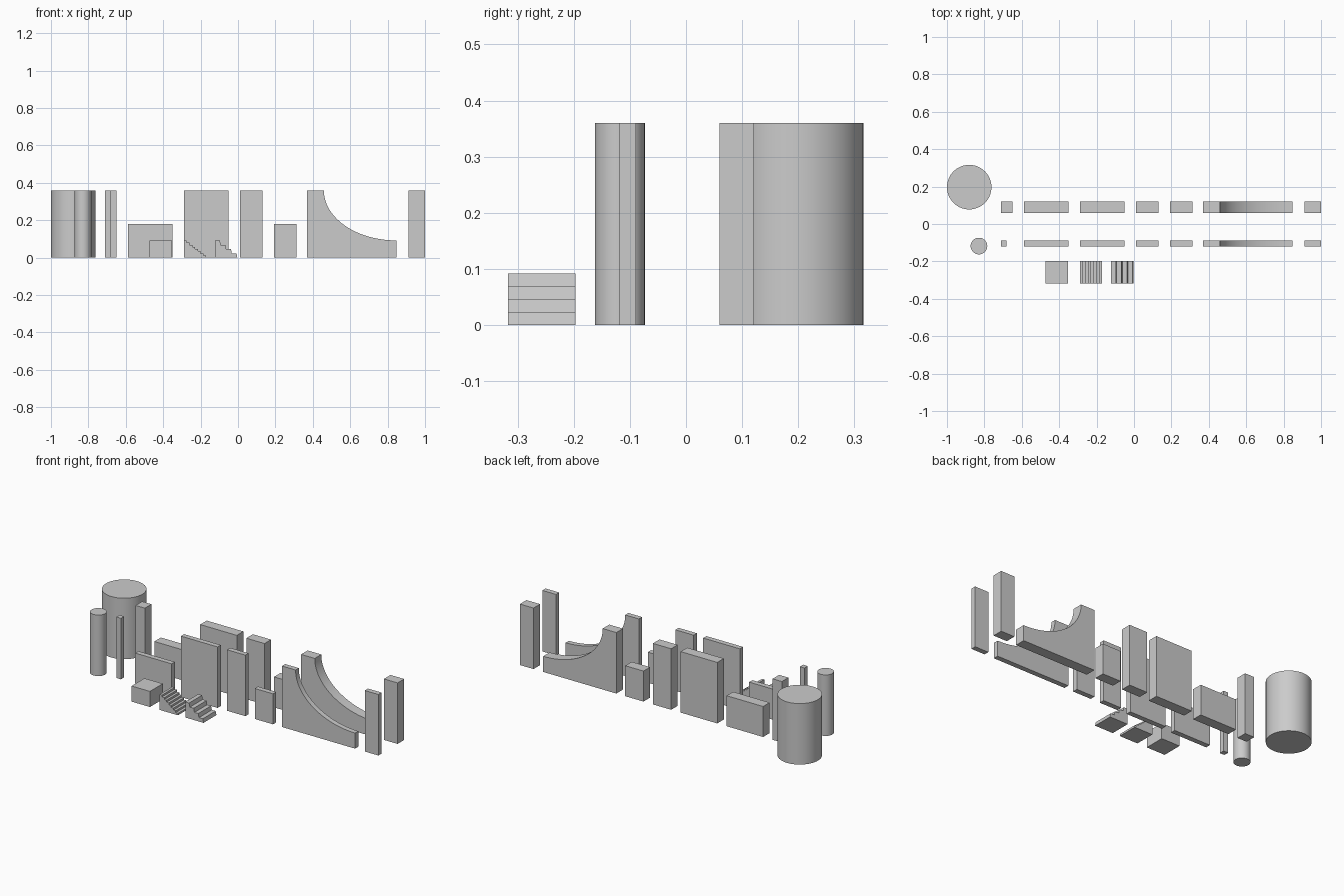
import bpy, math

if "Cube" in bpy.data.objects:
    bpy.data.objects.remove(bpy.data.objects["Cube"])

H = 0.36            # full wall height
BACK = (0.06, 0.121)     # thick row, y range
FRONT = (-0.119, -0.089) # thin row, y range
SMALL = (-0.317, -0.197) # block and stairs, y range


def extrude(name, profile, ys, smooth=False):
    """Extrude an x-z outline (counter-clockwise seen from the front) along y."""
    n = len(profile)
    verts = [(x, y, z) for y in ys for x, z in profile]
    faces = [tuple(range(n)), tuple(reversed(range(n, 2 * n)))]
    faces += [((i + 1) % n, i, i + n, (i + 1) % n + n) for i in range(n)]
    mesh = bpy.data.meshes.new(name)
    mesh.from_pydata(verts, [], faces)
    ob = bpy.data.objects.new(name, mesh)
    bpy.context.collection.objects.link(ob)
    if smooth:
        smooth_shade(ob)
    return ob


def smooth_shade(ob):
    bpy.ops.object.select_all(action='DESELECT')
    ob.select_set(True)
    bpy.context.view_layer.objects.active = ob
    bpy.ops.object.shade_smooth_by_angle(angle=math.radians(30))


def box(name, x0, x1, h, ys):
    return extrude(name, [(x0, 0), (x1, 0), (x1, h), (x0, h)], ys)


def column(name, x, y, r):
    bpy.ops.mesh.primitive_cylinder_add(vertices=64, radius=r, depth=H, location=(x, y, H / 2))
    ob = bpy.context.object
    ob.name = name
    smooth_shade(ob)


def stairs(name, x0, x1, h, count, slant=0.0):
    run, rise = (x1 - x0) / count, h / count
    steps = []
    for i in range(count):
        right = x0 + run * (count - i)
        steps += [(right, rise * i), (right - slant, rise * (i + 1))]
        if i < count - 1:
            steps.append((right - run, rise * (i + 1)))
    # drop the duplicated tread corners
    outline = [(x0, 0)]
    for p in steps + [(x0, h)]:
        if math.dist(p, outline[-1]) > 1e-5:
            outline.append(p)
    extrude(name, outline, SMALL)


# Round columns
column("large_round_column", -0.881, 0.197, 0.119)
column("small_round_column", -0.829, -0.118, 0.0445)

# Two matching rows of wall pieces, thick at the back and thin in front
for row, ys in (("thick", BACK), ("thin", FRONT)):
    depth = ys[1] - ys[0]
    box(row + "_post", -0.711, -0.711 + depth, H, ys)
    box(row + "_low_wide_wall", -0.588, -0.350, H / 2, ys)
    box(row + "_tall_wide_wall", -0.289, -0.050, H, ys)
    box(row + "_tall_narrow_wall", 0.012, 0.131, H, ys)
    box(row + "_low_narrow_wall", 0.193, 0.312, H / 2, ys)
    box(row + "_end_wall", 0.911, 1.0, H, ys)

    # Wall with a concave sweeping top
    curve = [(0.848 - 0.389 * math.sin(a), H - 0.268 * math.cos(a))
             for a in (math.pi / 2 * i / 24 for i in range(25))]
    extrude(row + "_curved_wall", [(0.37, 0), (0.848, 0)] + curve + [(0.37, H)], ys, True)

# Small block and the two stair pieces
box("small_block", -0.473, -0.353, 0.092, SMALL)
stairs("fine_stairs", -0.289, -0.170, 0.092, 8)
stairs("coarse_stairs", -0.122, -0.003, 0.092, 4, 0.005)
